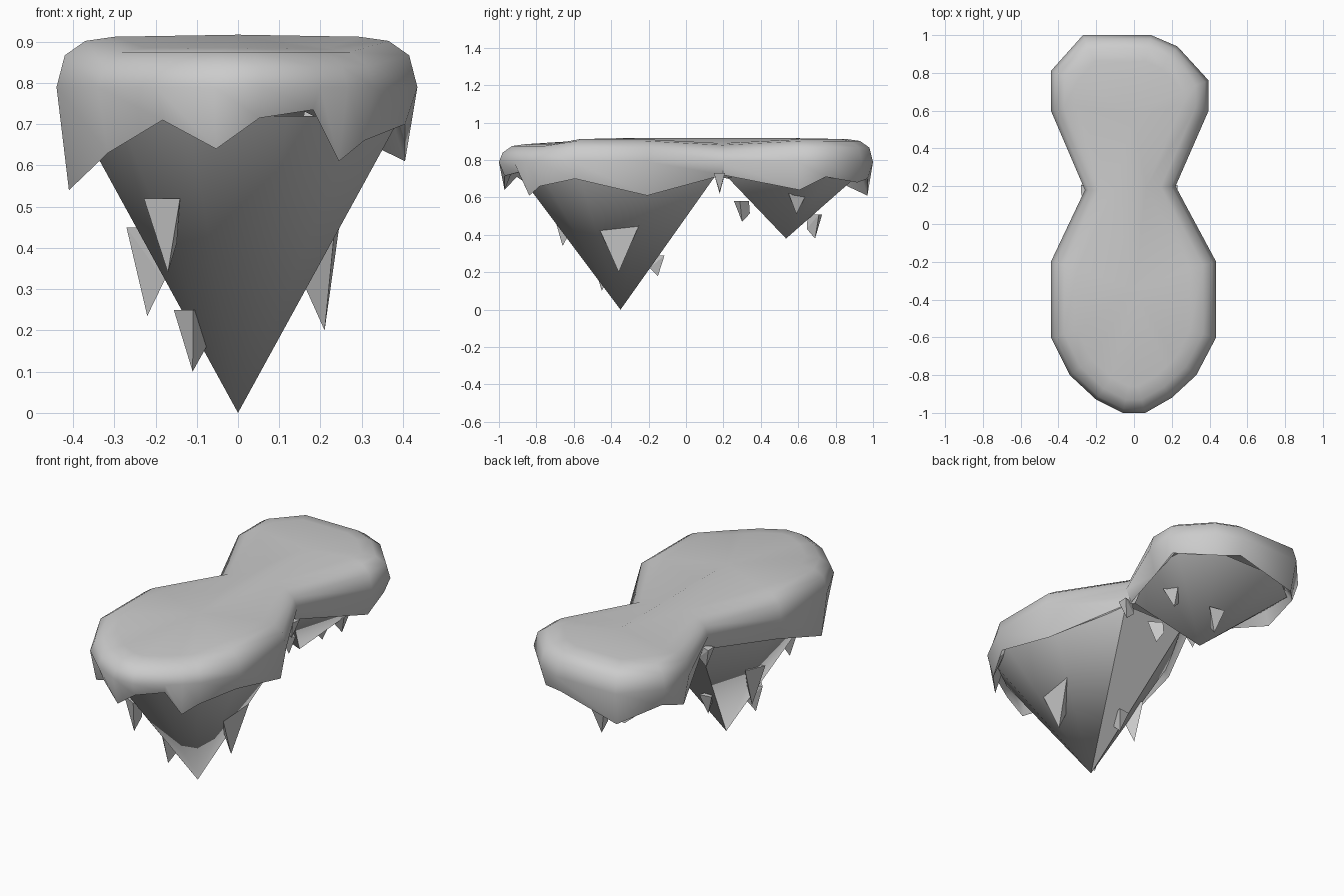
import bpy, bmesh
from mathutils import Vector

if "Cube" in bpy.data.objects:
    bpy.data.objects.remove(bpy.data.objects["Cube"])


def make_object(name, verts, faces, smooth=None):
    bm = bmesh.new()
    vs = [bm.verts.new(v) for v in verts]
    for f in faces:
        bm.faces.new([vs[i] for i in f])
    bmesh.ops.recalc_face_normals(bm, faces=bm.faces)
    me = bpy.data.meshes.new(name)
    bm.to_mesh(me)
    bm.free()
    ob = bpy.data.objects.new(name, me)
    bpy.context.collection.objects.link(ob)
    if smooth:
        bpy.ops.object.select_all(action='DESELECT')
        ob.select_set(True)
        bpy.context.view_layer.objects.active = ob
        bpy.ops.object.shade_smooth_by_angle(angle=smooth)
    return ob


def inset(points, d):
    """Move every point of a counter-clockwise outline inwards by d."""
    out = []
    for i, p in enumerate(points):
        a = (p - points[i - 1]).normalized()
        b = (points[(i + 1) % len(points)] - p).normalized()
        n = (Vector((-a.y, a.x)) + Vector((-b.y, b.x))).normalized()
        out.append(p + n * (d / max(n.dot(Vector((-a.y, a.x))), 0.5)))
    return out


# Turf cap: outline x, y, with the height of its drooping lower edge
OUTLINE = [
    (0.06, -1.0, 0.715), (0.20, -0.92, 0.735), (0.265, -0.86, 0.61),
    (0.33, -0.80, 0.66), (0.435, -0.60, 0.70), (0.435, -0.20, 0.61),
    (0.22, 0.20, 0.72), (0.395, 0.60, 0.64), (0.395, 0.76, 0.71),
    (0.23, 0.94, 0.68), (0.09, 1.0, 0.70), (-0.27, 1.0, 0.61),
    (-0.44, 0.81, 0.69), (-0.44, 0.60, 0.62), (-0.26, 0.18, 0.71),
    (-0.44, -0.20, 0.67), (-0.44, -0.60, 0.54), (-0.34, -0.80, 0.63),
    (-0.20, -0.93, 0.71), (-0.06, -1.0, 0.64)]
edge = [Vector(p[:2]) for p in OUTLINE]
low = [p[2] for p in OUTLINE]


def rim_height(p):
    if p.y < -0.7:
        return 0.875
    return 0.88 if abs(p.y - 0.19) < 0.1 else 0.902


top = [rim_height(p) for p in edge]
n = len(edge)
rings = [
    (inset(edge, 0.14), [z + 0.010 for z in top]),
    (inset(edge, 0.07), top),
    (inset(edge, 0.02), [z - 0.035 for z in top]),
    (edge, [0.79] * n),
    (inset(edge, 0.03), low),
    (inset(edge, 0.07), [0.74] * n)]
verts = [(p.x, p.y, z) for pts, zs in rings for p, z in zip(pts, zs)]
faces = [(r * n + i, r * n + (i + 1) % n, (r + 1) * n + (i + 1) % n, (r + 1) * n + i)
         for r in range(len(rings) - 1) for i in range(n)]
last = (len(rings) - 1) * n
faces += [tuple(range(last, last + n))]
# Gently domed top surface, one fan per lobe joined at the waist
c = len(verts)
verts += [(0, -0.35, 0.917), (0, 0.58, 0.917)]
right, left = 6, 14
for i in range(n):
    faces.append((i, (i + 1) % n, c + 1 if right <= i < left else c))
faces += [(right, c + 1, c), (left, c, c + 1)]
make_object("turf_cap", verts, faces, 0.9)


# Hanging rock cones under both lobes
def rock(name, ring, z, apex):
    k = len(ring)
    vs = [(x, y, z) for x, y in ring] + [apex]
    fs = [(i, (i + 1) % k, k) for i in range(k)] + [tuple(range(k))]
    make_object(name, vs, fs, 0.6)


rock("front_rock", [
    (0.12, -0.89), (0.29, -0.77), (0.395, -0.57), (0.395, -0.20), (0.19, 0.16),
    (-0.19, 0.16), (-0.395, -0.20), (-0.395, -0.57), (-0.29, -0.77), (-0.12, -0.89)],
    0.72, (0, -0.35, 0))
rock("back_rock", [
    (0.18, 0.22), (0.36, 0.58), (0.34, 0.76), (0.18, 0.91),
    (-0.23, 0.91), (-0.39, 0.78), (-0.39, 0.60), (-0.21, 0.22)],
    0.71, (0, 0.535, 0.38))


# Small stone spikes: tip, top height, half width, y of the rock axis
def spike(i, tip, z_top, w, axis_y):
    tip, base = Vector(tip), Vector((0, axis_y, 0))
    out = Vector((tip.x, tip.y - axis_y, 0))
    r = out.length
    out.normalize()
    side = Vector((-out.y, out.x, 0))
    up = Vector((0, 0, 1))
    a = base + out * (r + 0.03) + up * z_top
    inner = base + out * (r - 0.045) + up * (tip.z * 0.6 + z_top * 0.4)
    deep = base + out * (r - 0.04) + up * z_top
    make_object(f"spike_{i}", [a + side * w, a - side * w, inner, tip, deep],
                [(0, 1, 3), (1, 2, 3), (2, 0, 3), (0, 4, 1), (0, 2, 4), (1, 4, 2)])


SPIKES = [
    ((0.21, -0.36, 0.20), 0.45, 0.11, -0.35),
    ((-0.17, -0.66, 0.34), 0.52, 0.05, -0.35),
    ((-0.22, -0.26, 0.235), 0.45, 0.06, -0.35),
    ((-0.11, -0.45, 0.10), 0.25, 0.035, -0.35),
    ((-0.03, -0.15, 0.18), 0.29, 0.035, -0.35),
    ((0.10, 0.30, 0.47), 0.58, 0.04, 0.535),
    ((0.22, 0.59, 0.51), 0.62, 0.05, 0.535),
    ((0.03, 0.69, 0.38), 0.51, 0.045, 0.535),
    ((0.20, 0.18, 0.63), 0.73, 0.03, 0.19),
    ((-0.25, 0.18, 0.62), 0.73, 0.03, 0.19)]
for i, s in enumerate(SPIKES):
    spike(i, *s)
